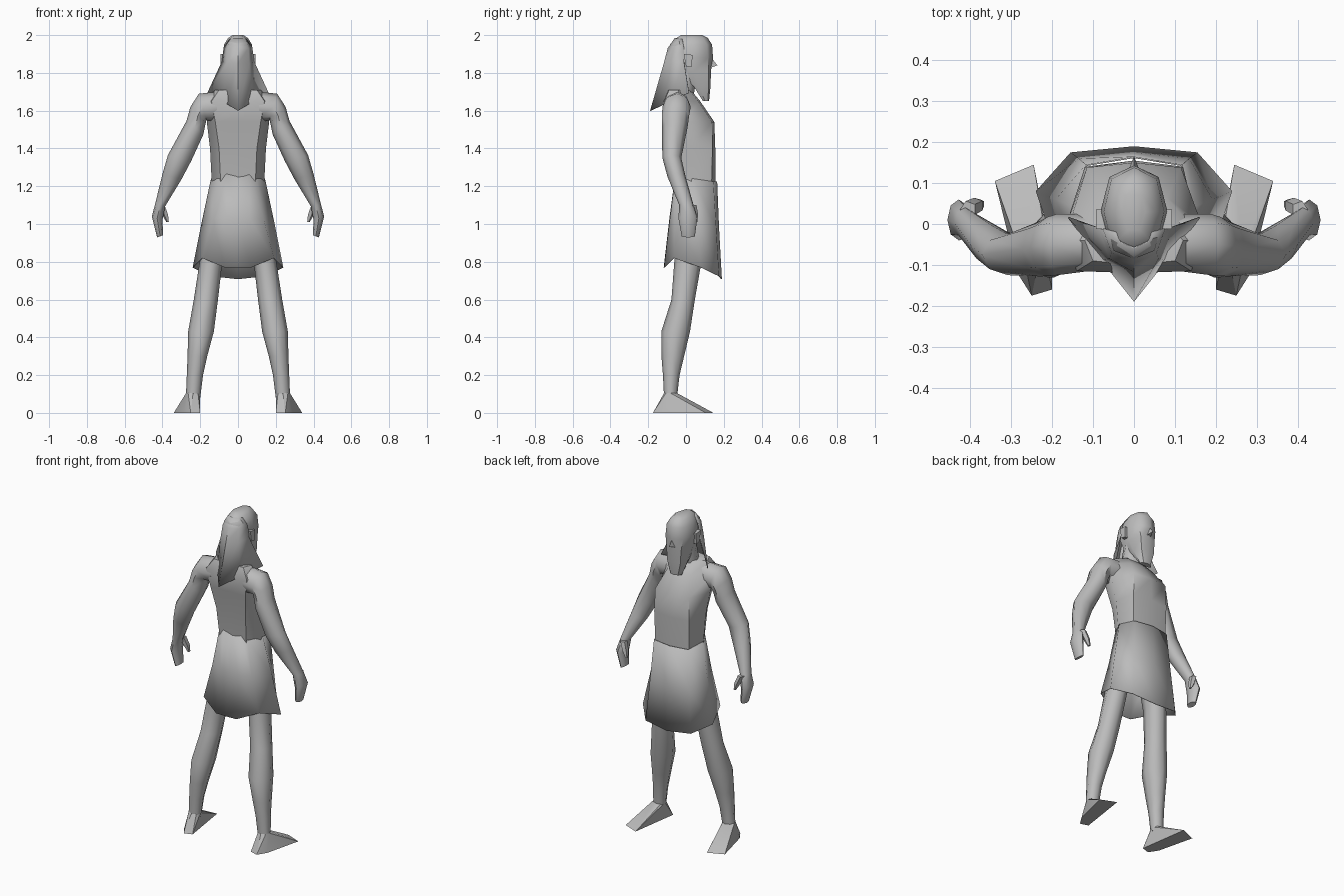
import bpy, bmesh, math
from mathutils import Vector

grey = bpy.data.materials.new("plain grey")
grey.diffuse_color = (0.5, 0.5, 0.5, 1)


def finish(name, bm, mirror=False, thick=0.0, angle=50):
    """Turn a bmesh into a shaded object, optionally mirrored in x or thickened."""
    bmesh.ops.recalc_face_normals(bm, faces=bm.faces)
    me = bpy.data.meshes.new(name)
    bm.to_mesh(me)
    bm.free()
    me.materials.append(grey)
    ob = bpy.data.objects.new(name, me)
    bpy.context.collection.objects.link(ob)
    bpy.ops.object.select_all(action='DESELECT')
    ob.select_set(True)
    bpy.context.view_layer.objects.active = ob
    bpy.ops.object.shade_smooth_by_angle(angle=math.radians(angle))
    if mirror:
        ob.modifiers.new("mirror", 'MIRROR')
    if thick:
        ob.modifiers.new("thickness", 'SOLIDIFY').thickness = thick
    return ob


def loft(rows, closed=True, caps=True):
    """Skin a list of equally long point rows."""
    bm = bmesh.new()
    vs = [[bm.verts.new(p) for p in r] for r in rows]
    n = len(rows[0])
    for a, b in zip(vs, vs[1:]):
        for i in range(n if closed else n - 1):
            j = (i + 1) % n
            bm.faces.new((a[i], a[j], b[j], b[i]))
    if caps:
        bm.faces.new(vs[0])
        bm.faces.new(vs[-1])
    return bm


def both(half):
    """Complete a half ring running from back centre to front centre."""
    return half + [(-x, y, z) for x, y, z in half[-2:0:-1]]


def level(z, *pts):
    return both([(x, y, z) for x, y in pts])


def oval(c, a, ry, n=8):
    """Oval ring around c; a = (dx, dz) half axis, ry = half depth in y."""
    out = []
    for i in range(n):
        t = 2 * math.pi * i / n
        k, s = math.cos(t), math.sin(t)
        out.append((c[0] + a[0] * k, c[1] + ry * s, c[2] + a[1] * k))
    return out


def hull(pts):
    bm = bmesh.new()
    for p in pts:
        bm.verts.new(p)
    bmesh.ops.convex_hull(bm, input=bm.verts)
    return bm


# Torso: broad shoulders, flat chest front
finish("torso", loft([
    level(1.18, (0, -.05), (.09, -.045), (.137, .03), (.115, .135), (0, .155)),
    level(1.40, (0, -.07), (.10, -.07), (.148, .02), (.12, .14), (0, .155)),
    level(1.54, (0, -.10), (.12, -.10), (.165, 0), (.115, .138), (0, .15)),
    level(1.65, (0, -.12), (.14, -.115), (.17, -.04), (.08, .065), (0, .075)),
    level(1.71, (0, -.10), (.10, -.09), (.12, -.04), (.06, .015), (0, .025)),
]))

# Neck
finish("neck", loft([oval((0, -.02, 1.68), (.07, 0), .06),
                     oval((0, .01, 1.84), (.06, 0), .06)]))

# Head tapering into a long square beard
finish("head", loft([
    level(1.65, (0, .09), (.03, .09), (.04, .10), (.025, .115), (0, .122)),
    level(1.73, (0, .04), (.05, .04), (.06, .07), (.045, .12), (0, .13)),
    level(1.81, (0, -.05), (.05, -.04), (.073, .04), (.05, .12), (0, .132)),
    level(1.88, (0, -.085), (.06, -.06), (.082, .03), (.06, .115), (0, .143)),
    level(1.95, (0, -.085), (.05, -.065), (.074, .03), (.055, .11), (0, .138)),
    level(1.985, (0, -.05), (.035, -.035), (.052, .03), (.04, .09), (0, .115)),
    level(2.0, (0, -.025), (.015, -.015), (.028, .03), (.02, .07), (0, .085)),
]))
finish("nose", hull([(0, .135, 1.88), (0, .166, 1.84), (.016, .125, 1.825),
                     (-.016, .125, 1.825), (0, .12, 1.825)]))
finish("ear", hull([(x, y, z) for x in (.07, .093) for y, z in
                    ((-.012, 1.90), (.035, 1.895), (.03, 1.83), (.0, 1.835))]),
       mirror=True)

# Long hair: two flat panels meeting at a ridge down the back
finish("hair", loft([
    [(x, y, z) for x, y, z in r] + [(-x, y, z) for x, y, z in r[-2::-1]]
    for r in (
        [(.045, -.02, 1.98), (.035, -.045, 1.982), (0, -.06, 1.985)],
        [(.076, -.012, 1.935), (.055, -.07, 1.93), (0, -.097, 1.93)],
        [(.086, -.012, 1.86), (.06, -.085, 1.85), (0, -.118, 1.85)],
        [(.162, .015, 1.695), (.081, -.088, 1.648), (0, -.19, 1.60)],
    )], closed=False, caps=False), thick=.004)

# Skirt: flared, pointed hem in front, notched at the back
finish("skirt", loft([
    both([(0, -.056, 1.25), (.06, -.056, 1.265), (.10, -.045, 1.24),
          (.143, .04, 1.24), (.118, .145, 1.225), (0, .165, 1.225)]),
    both([(0, -.088, 1.03), (.06, -.085, 1.03), (.135, -.06, 1.03),
          (.192, .06, 1.01), (.135, .16, .98), (0, .175, .98)]),
    both([(0, -.118, .77), (.07, -.116, .77), (.19, -.065, .82),
          (.24, .08, .77), (.155, .175, .725), (0, .19, .708)]),
], caps=False), thick=.004)

# Arms: shoulder, elbow, wrist, palm, fingertips
arm = [
    ((.11, -.045, 1.62), (0, .08), .07),
    ((.187, -.05, 1.62), (.02, .07), .075),
    ((.212, -.055, 1.575), (.04, .045), .072),
    ((.228, -.06, 1.51), (.045, .035), .068),
    ((.309, -.075, 1.35), (.062, .015), .05),
    ((.350, -.05, 1.25), (.050, .015), .048),
    ((.412, .002, 1.10), (.027, .005), .038),
    ((.428, .01, 1.03), (.028, .01), .05),
    ((.412, .012, .935), (.016, -.006), .035),
]
finish("arm", loft([oval(*r) for r in arm]), mirror=True)
finish("thumb", loft([oval((.405, .035, 1.10), (.02, 0), .022, 5),
                      oval((.385, .045, 1.05), (.018, 0), .02, 5),
                      oval((.372, .05, 1.01), (.007, 0), .01, 5)]), mirror=True)

# Legs, from under the skirt to the ankle
leg = [
    ((.10, .03, 1.0), (.075, 0), .08),
    ((.143, .01, .80), (.06, 0), .072),
    ((.170, -.015, .60), (.064, 0), .062),
    ((.196, -.055, .43), (.068, 0), .076),
    ((.215, -.07, .30), (.052, 0), .06),
    ((.228, -.078, .20), (.043, 0), .044),
    ((.238, -.082, .08), (.038, 0), .034),
]
finish("leg", loft([oval(*r) for r in leg]), mirror=True)

# Feet: wedges turned outwards
finish("foot", hull([(.20, -.16, 0), (.25, -.175, 0), (.285, -.12, 0),
                     (.245, .145, 0), (.34, .105, 0)]
                    + oval((.238, -.082, .105), (.037, 0), .034)),
       mirror=True, angle=30)
